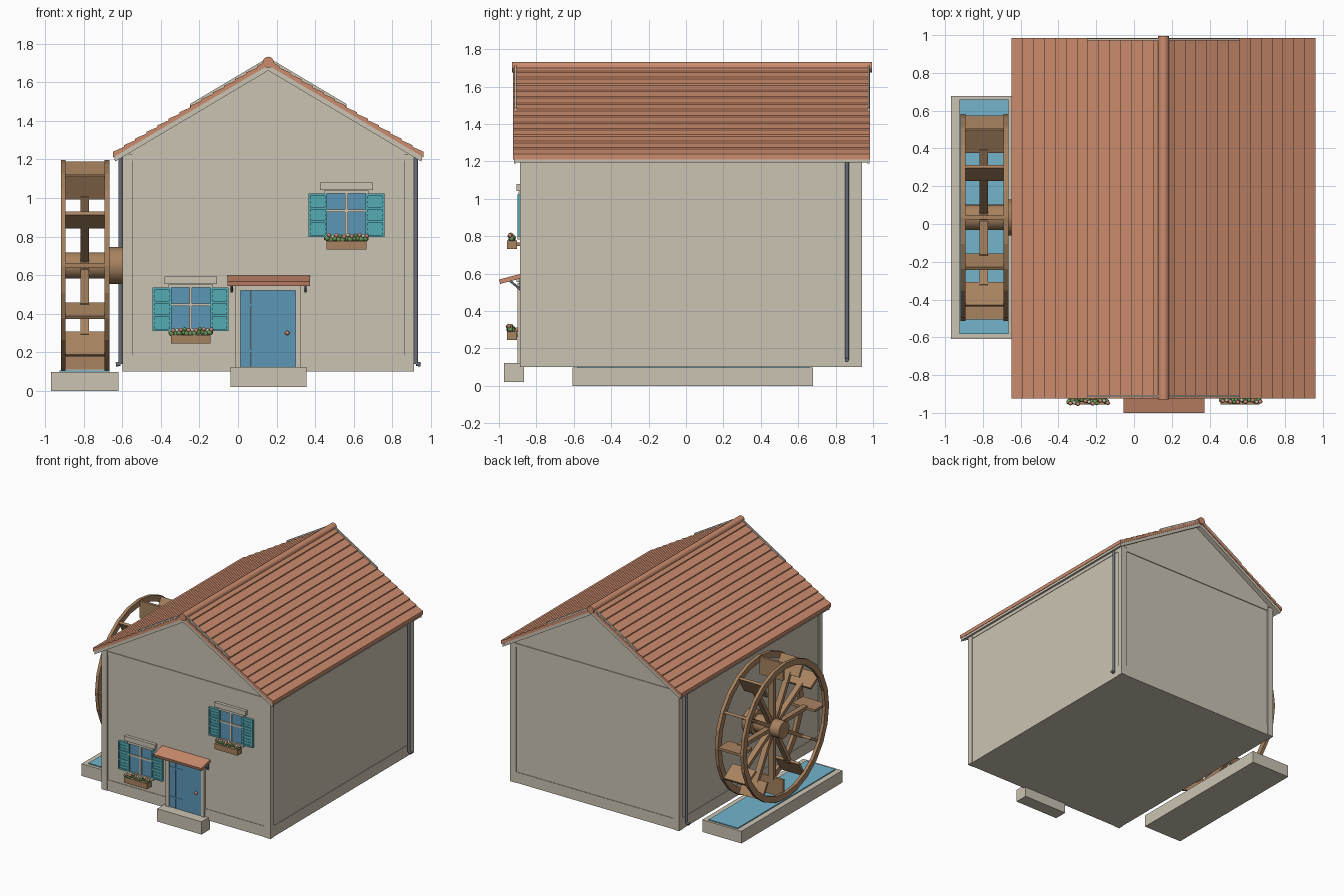
import bpy, bmesh, math, random
from mathutils import Vector, Matrix

if "Cube" in bpy.data.objects:
    bpy.data.objects.remove(bpy.data.objects["Cube"])

random.seed(4)


def material(name, r, g, b):
    m = bpy.data.materials.new(name)
    m.diffuse_color = (r, g, b, 1)
    m.use_nodes = True
    m.node_tree.nodes["Principled BSDF"].inputs["Base Color"].default_value = m.diffuse_color
    return m


PLASTER = material("plaster", 0.60, 0.55, 0.45)
TILE = material("terracotta", 0.60, 0.26, 0.155)
BLUE = material("door_blue", 0.107, 0.305, 0.468)
TEAL = material("shutter_teal", 0.09, 0.41, 0.456)
WOOD = material("wood", 0.39, 0.225, 0.115)
DARK = material("dark_wood", 0.22, 0.12, 0.06)
METAL = material("metal", 0.15, 0.165, 0.20)
LEAF = material("leaf", 0.15, 0.30, 0.10)
WATER = material("water", 0.17, 0.46, 0.60)


def finish(name, bm, mat):
    bmesh.ops.recalc_face_normals(bm, faces=bm.faces[:])
    me = bpy.data.meshes.new(name)
    bm.to_mesh(me)
    bm.free()
    me.materials.append(mat)
    ob = bpy.data.objects.new(name, me)
    bpy.context.collection.objects.link(ob)
    return ob


def add_box(bm, x0, x1, y0, y1, z0, z1, mtx=Matrix()):
    m = Matrix.Translation(((x0 + x1) / 2, (y0 + y1) / 2, (z0 + z1) / 2))
    s = Matrix.Diagonal((x1 - x0, y1 - y0, z1 - z0, 1))
    bmesh.ops.create_cube(bm, size=1, matrix=mtx @ m @ s)


def boxes(name, mat, *dims, mtx=Matrix()):
    bm = bmesh.new()
    for d in dims:
        add_box(bm, *d, mtx=mtx)
    return finish(name, bm, mat)


def prism(name, mat, pts, y0, y1):
    # extrude an x-z outline along y
    bm = bmesh.new()
    f = bm.faces.new([bm.verts.new((x, y0, z)) for x, z in pts])
    new = bmesh.ops.extrude_face_region(bm, geom=[f])["geom"]
    bmesh.ops.translate(bm, vec=(0, y1 - y0, 0), verts=[v for v in new if isinstance(v, bmesh.types.BMVert)])
    return finish(name, bm, mat)


def rod(name, mat, a, b, r, seg=16):
    a, b = Vector(a), Vector(b)
    d = b - a
    bm = bmesh.new()
    bmesh.ops.create_cone(bm, cap_ends=True, segments=seg, radius1=r, radius2=r, depth=d.length,
                          matrix=Matrix.Translation((a + b) / 2) @ d.to_track_quat('Z', 'Y').to_matrix().to_4x4())
    for f in bm.faces:
        f.smooth = len(f.verts) == 4
    for e in bm.edges:
        e.smooth = all(f.smooth for f in e.link_faces)
    return finish(name, bm, mat)


def balls(name, mat, centres, r):
    bm = bmesh.new()
    for c in centres:
        bmesh.ops.create_icosphere(bm, subdivisions=2, radius=r, matrix=Matrix.Translation(c))
    for f in bm.faces:
        f.smooth = True
    return finish(name, bm, mat)


# House body
CX, L, R, F, B = 0.157, -0.59, 0.904, -0.88, 0.933
SLOPE = 0.594


def roof_z(x, off=0.0):
    return 1.715 - SLOPE * abs(x - CX) + off


prism("house_walls", PLASTER, [(L, 0.10), (R, 0.10), (R, roof_z(R, -0.042)),
                               (CX, 1.673), (L, roof_z(L, -0.042))], F, B)
boxes("corner_posts", PLASTER, *[(x, x + 0.052, y, y + 0.047, 0.10, 1.228)
                                 for x in (L - 0.008, R - 0.044) for y in (F - 0.008, B - 0.039)])
boxes("base_band", PLASTER, (L - 0.004, R + 0.004, F - 0.004, B + 0.004, 0.10, 0.187))
boxes("top_band", PLASTER, (L - 0.004, R + 0.004, F - 0.006, B + 0.006, 1.195, 1.224))

# Roof with overlapping tile courses
N, HALF, STEP = 14, 0.805, 0.006
right = []
for i in range(N):
    xa, xb = HALF * i / N, HALF * (i + 1) / N
    right += [(CX + xa, roof_z(CX + xa, -STEP if i else 0)), (CX + xb, roof_z(CX + xb, STEP / 2))]
under = [(CX + HALF, roof_z(CX + HALF, -0.027)), (CX, 1.715 - 0.027)]
for name, s in (("roof_right", 1), ("roof_left", -1)):
    prism(name, TILE, [(CX + s * (x - CX), z) for x, z in right + under], -0.925, 0.985)
    side = [(CX + s * a, z) for a, z in ((0, 1.688), (HALF - 0.008, roof_z(CX + HALF, -0.022)),
                                         (HALF - 0.008, roof_z(CX + HALF, -0.042)), (0, 1.668))]
    prism(name + "_deck", PLASTER, side, -0.918, 0.978)
    # verge boards and raised upper strips
    board = [(CX + s * a, roof_z(CX + a, o)) for a, o in
             ((0, -0.027), (HALF - 0.01, -0.027), (HALF - 0.01, -0.055), (0, -0.055))]
    strip = [(CX + s * a, roof_z(CX + a, o)) for a, o in
             ((0.02, 0.013), (0.405, 0.013), (0.405, -0.02), (0.02, -0.02))]
    for end, y in (("front", -0.92), ("back", 0.968)):
        prism(f"verge_board_{end}", PLASTER, board, y, y + 0.012)
        prism(f"verge_strip_{end}", PLASTER, strip, y + 0.004, y + 0.014)
    # gutter and downpipe
    gx, wx = CX + s * 0.785, CX + s * 0.766
    rod("gutter", METAL, (gx, -0.92, 1.222), (gx, 0.98, 1.222), 0.013, 10)
    rod("downpipe", METAL, (wx, 0.86, 0.14), (wx, 0.86, 1.22), 0.011, 10)
    rod("downpipe_foot", METAL, (wx, 0.86, 0.14), (CX + s * 0.79, 0.86, 0.137), 0.011, 10)
rod("ridge_cap", TILE, (CX, -0.93, 1.703), (CX, 0.995, 1.703), 0.029)

# Door, step and canopy
boxes("door_frame", PLASTER, (-0.015, 0.012, -0.9, F, 0.12, 0.55), (0.298, 0.325, -0.9, F, 0.12, 0.55),
      (-0.015, 0.325, -0.9, F, 0.52, 0.55))
boxes("door", BLUE, *[(0.012 + i * 0.0572, 0.0685 + i * 0.0572, -0.892, F, 0.12, 0.52) for i in range(5)])
boxes("door_hinges", BLUE, *[(0.015, 0.13, -0.895, -0.89, z, z + 0.012) for z in (0.2, 0.44)])
balls("door_knob", TILE, [(0.255, -0.902, 0.30)], 0.012)
boxes("door_step", PLASTER, (-0.04, 0.355, -0.973, -0.866, 0.02, 0.123))
tilt = Matrix.Translation((0, -0.885, 0.585)) @ Matrix.Rotation(math.radians(15), 4, 'X')
boxes("canopy", TILE, (-0.055, 0.373, -0.115, 0.0, -0.011, 0.013), mtx=tilt)
for x in (-0.032, 0.35):
    boxes("canopy_bracket", METAL, (x - 0.006, x + 0.006, -0.89, F, 0.51, 0.575))
    rod("canopy_brace", METAL, (x, -0.886, 0.515), (x, -0.945, 0.565), 0.006, 8)


# Window with shutters and flower box
def window(cx, z):
    x0, x1, top = cx - 0.103, cx + 0.103, z + 0.225
    boxes("window_glass", BLUE, (x0, x1, -0.886, F, z, top))
    boxes("window_bars", PLASTER, (cx - 0.007, cx + 0.007, -0.894, F, z, top),
          (x0, x1, -0.894, F, z + 0.13, z + 0.144))
    boxes("window_frame", PLASTER, (x0 - 0.012, x1 + 0.012, -0.896, F, top, top + 0.016),
          (x0 - 0.012, x1 + 0.012, -0.90, F, z - 0.015, z))
    boxes("window_lintel", PLASTER, (cx - 0.137, cx + 0.137, -0.905, F, top + 0.02, top + 0.058))
    for s in (-1, 1):
        a, b = sorted((cx + s * 0.1, cx + s * 0.197))
        boxes("shutter_panel", TEAL, (a, b, -0.892, F, z, top))
        boxes("shutter_frame", TEAL, (a, a + 0.012, -0.9, F, z, top), (b - 0.012, b, -0.9, F, z, top),
              *[(a, b, -0.9, F, z + h, z + h + 0.012) for h in (0, 0.075, 0.143, 0.213)])
        boxes("shutter_slats", TEAL, *[(a + 0.012, b - 0.012, -0.896, F, z + h, z + h + 0.01)
                                       for h in (0.025, 0.048, 0.098, 0.12, 0.165, 0.188)])
    boxes("flower_box", WOOD, (x0, x1, -0.956, -0.903, z - 0.065, z - 0.02))
    boxes("flower_box_bracket", WOOD, (cx - 0.08, cx + 0.08, -0.904, F, z - 0.05, z - 0.03))
    spots = [(x0 + 0.004 + 0.0198 * i, -0.935 + random.uniform(-0.012, 0.012),
              z - 0.01 + random.uniform(-0.004, 0.006)) for i in range(11)]
    balls("leaves", LEAF, spots, 0.015)
    tops = [(x + 0.008, y - 0.008, h + 0.016) for x, y, h in spots]
    balls("flowers_orange", TILE, tops[::2], 0.011)
    balls("flowers_pale", PLASTER, tops[1::4], 0.010)
    balls("buds", LEAF, tops[3::4], 0.010)


window(-0.245, 0.31)
window(0.562, 0.797)

# Water trough
boxes("trough", PLASTER, (-0.97, -0.62, -0.608, 0.678, 0, 0.098))
boxes("trough_water", WATER, (-0.925, -0.665, -0.583, 0.66, 0.09, 0.106))

# Water wheel
WY, WZ, RO, RI = 0.035, 0.65, 0.548, 0.50
for x0, x1 in ((-0.918, -0.893), (-0.692, -0.665)):
    bm = bmesh.new()
    rings = []
    for i in range(24):
        a = math.tau * i / 24
        rings.append([bm.verts.new((x, WY + r * math.cos(a), WZ + r * math.sin(a)))
                      for x, r in ((x0, RI), (x0, RO), (x1, RO), (x1, RI))])
    for i in range(24):
        p, q = rings[i], rings[(i + 1) % 24]
        for k in range(4):
            bm.faces.new((p[k], q[k], q[(k + 1) % 4], p[(k + 1) % 4]))
    finish("wheel_rim", bm, WOOD)
paddles, spokes = bmesh.new(), bmesh.new()
for i in range(12):
    m = Matrix.Translation((0, WY, WZ)) @ Matrix.Rotation(math.tau * i / 12, 4, 'X')
    add_box(paddles, -0.896, -0.688, -0.01, 0.01, 0.40, 0.54, mtx=m)
    add_box(spokes, -0.817, -0.773, -0.015, 0.015, 0.05, 0.42, mtx=m)
finish("wheel_paddles", paddles, WOOD)
finish("wheel_spokes", spokes, WOOD)
rod("wheel_hub", WOOD, (-0.90, WY, WZ), (-0.66, WY, WZ), 0.068, 20)
rod("axle_mount", WOOD, (-0.67, WY, WZ), (-0.585, WY, WZ), 0.095, 20)
